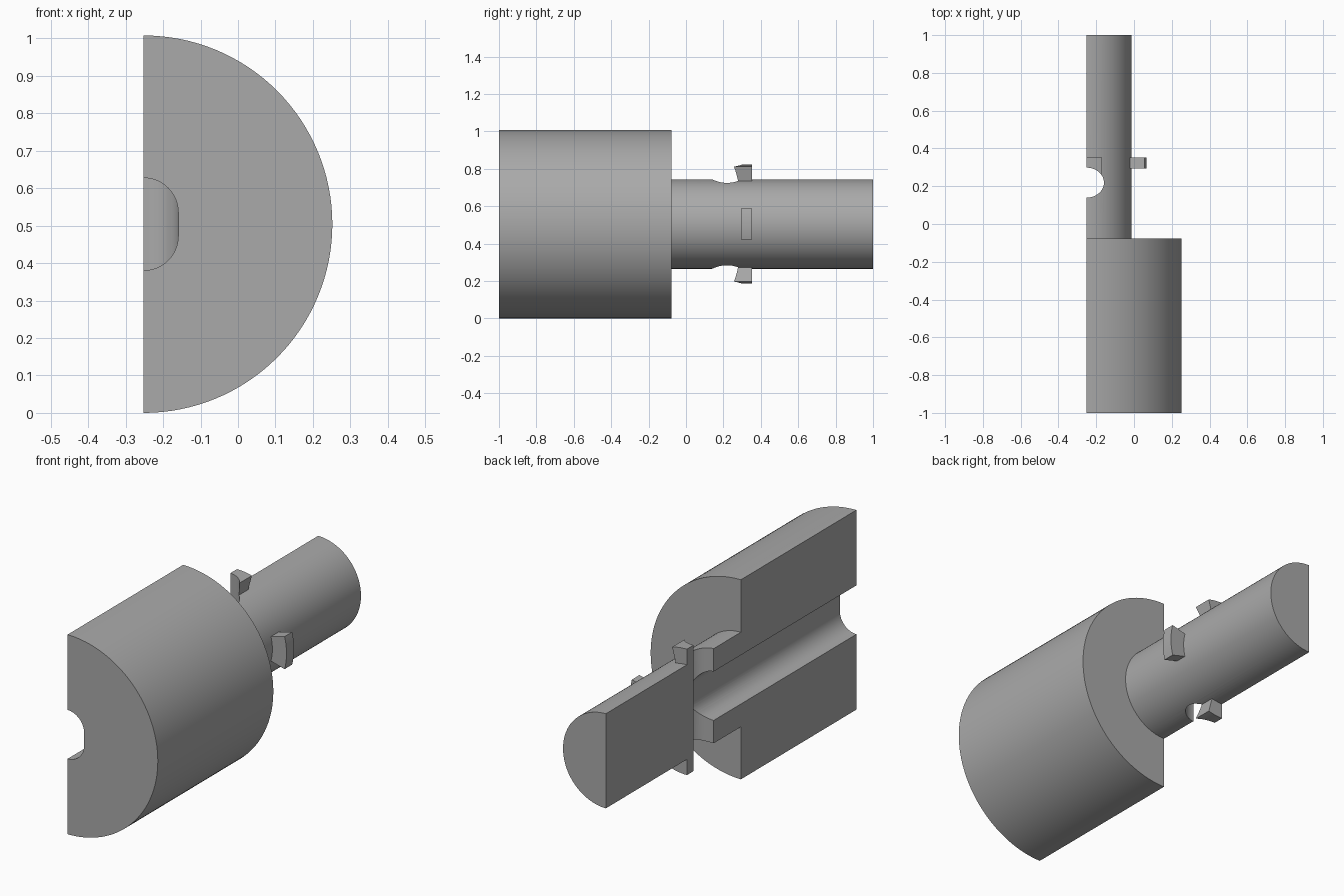
import bpy, bmesh
from math import sin, cos, pi, radians

if "Cube" in bpy.data.objects:
    bpy.data.objects.remove(bpy.data.objects["Cube"])

R = 0.504                 # body radius
AX, AZ = -R / 2, R        # main axis, lying in the section plane
STEM_R, LUG_R = 0.239, 0.318
HOLE_Y = 0.219            # centre of the cross hole

metal = bpy.data.materials.new("grey metal")
metal.use_nodes = True
metal.diffuse_color = (0.4, 0.4, 0.4, 1)
metal.node_tree.nodes["Principled BSDF"].inputs["Base Color"].default_value = (0.4, 0.4, 0.4, 1)


def prism(name, profile, lo, hi, place):
    """Extrude a closed 2D profile between lo and hi."""
    bm = bmesh.new()
    a, b = [[bm.verts.new(place(u, v, t)) for u, v in profile] for t in (lo, hi)]
    n = len(profile)
    bm.faces.new(a)
    bm.faces.new(b[::-1])
    for i in range(n):
        j = (i + 1) % n
        bm.faces.new((a[i], b[i], b[j], a[j]))
    bmesh.ops.recalc_face_normals(bm, faces=bm.faces)
    mesh = bpy.data.meshes.new(name)
    bm.to_mesh(mesh)
    bm.free()
    mesh.materials.append(metal)
    ob = bpy.data.objects.new(name, mesh)
    bpy.context.collection.objects.link(ob)
    return ob


def along_y(u, v, t):
    return (AX + u, t, AZ + v)


def along_z(u, v, t):
    return (AX + u, HOLE_Y + v, t)


def arc(r, start, end, n, du=0, dv=0):
    return [(du + r * cos(start + (end - start) * i / n),
             dv + r * sin(start + (end - start) * i / n)) for i in range(n + 1)]


def ellipse(a, b, n=64):
    return [(a * cos(2 * pi * i / n), b * sin(2 * pi * i / n)) for i in range(n)]


def combine(ob, operation, *tools):
    """Apply booleans in order."""
    for tool in tools:
        mod = ob.modifiers.new(operation, 'BOOLEAN')
        mod.operation, mod.solver, mod.object = operation, 'EXACT', tool
    bpy.context.view_layer.update()
    deps = bpy.context.evaluated_depsgraph_get()
    ob.data = bpy.data.meshes.new_from_object(ob.evaluated_get(deps))
    ob.modifiers.clear()


# Cutters: section block, slot-shaped bore, vertical cross hole
block = prism("section_cutter", [(0, -1), (0, 1), (-1, 1), (-1, -1)], -2, 2, along_y)
slot = arc(0.0925, 0, pi, 24, 0, 0.031) + arc(0.0925, pi, 2 * pi, 24, 0, -0.031)
bore = prism("bore_cutter", slot, -1.5, HOLE_Y, along_y)
hole = prism("hole_cutter", ellipse(0.093, 0.0795), -0.5, 1.5, along_z)

# Body and stem as one sectioned turned part
body = prism("body_and_stem", ellipse(R, R, 128), -1, -0.078, along_y)
stem = prism("stem_tool", ellipse(STEM_R, STEM_R, 96), -0.5, 1, along_y)
combine(body, 'UNION', stem)
combine(body, 'DIFFERENCE', block, bore, hole)

# Locking lugs: thirty-degree ring sectors around the stem
parts = [body]
half = radians(15)
for name, angle, front in (("side_lug", 0, 0.293), ("top_lug", 90, HOLE_Y), ("bottom_lug", -90, HOLE_Y)):
    mid = radians(angle)
    sector = arc(LUG_R, mid - half, mid + half, 12) + arc(STEM_R - 0.003, mid + half, mid - half, 12)
    lug = prism(name, sector, front, 0.353, along_y)
    if angle:
        combine(lug, 'DIFFERENCE', block, hole)
    parts.append(lug)

for tool in (block, bore, hole, stem):
    bpy.data.objects.remove(tool)

# Smooth curved walls, crisp edges
bpy.ops.object.select_all(action='DESELECT')
for ob in parts:
    ob.select_set(True)
bpy.context.view_layer.objects.active = body
bpy.ops.object.shade_smooth_by_angle(angle=radians(30))
